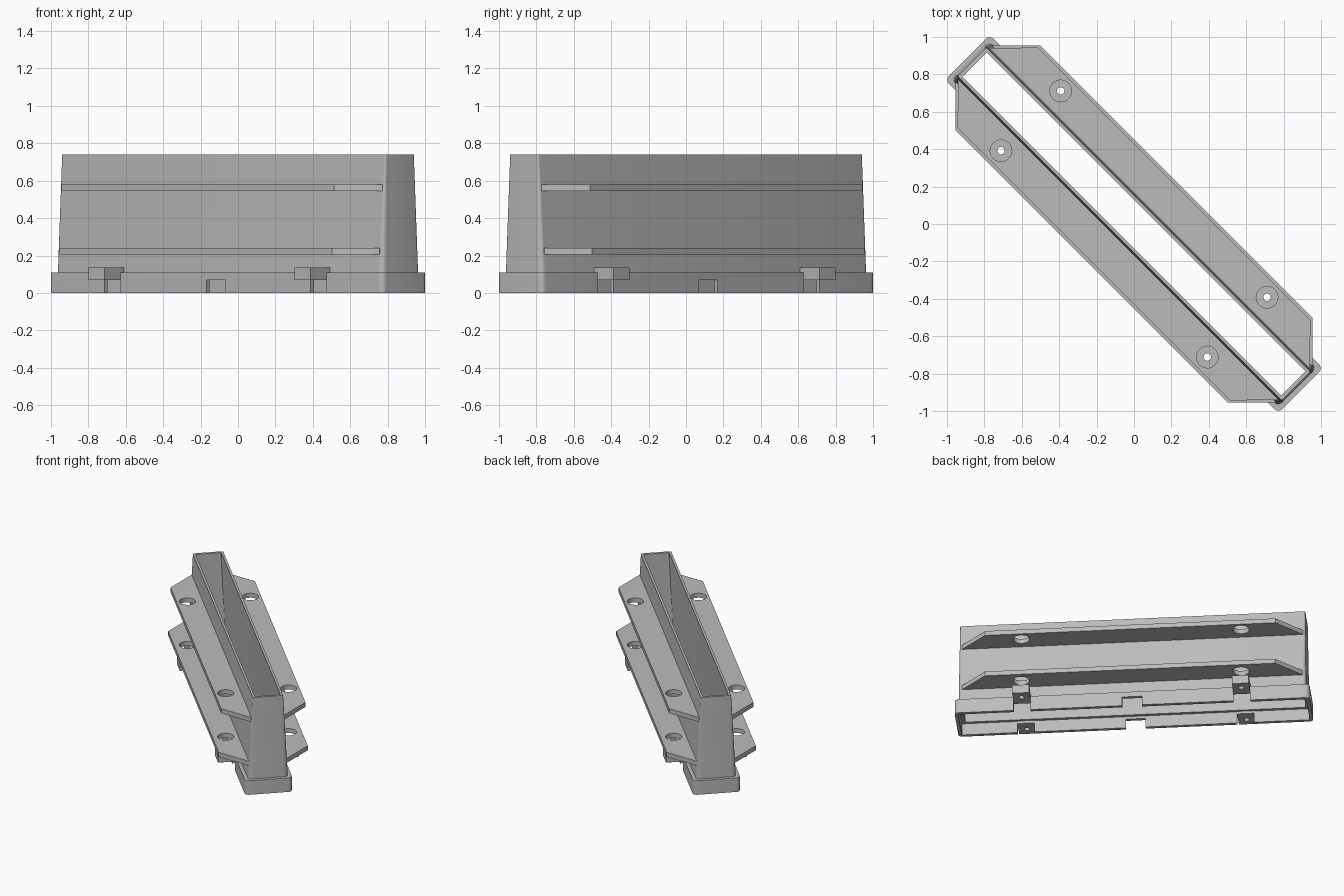
import bpy, bmesh
from math import pi, cos, sin
from mathutils import Matrix

if "Cube" in bpy.data.objects:
    bpy.data.objects.remove(bpy.data.objects["Cube"], do_unlink=True)

TURN = Matrix.Rotation(-pi / 4, 4, "Z")  # parts are built along x, then turned diagonally
BOLT_X, BOLT_Y = 0.78, 0.226

grey = bpy.data.materials.new("light grey plastic")
grey.use_nodes = True
grey.diffuse_color = (0.5, 0.5, 0.5, 1)
grey.node_tree.nodes["Principled BSDF"].inputs["Base Color"].default_value = (0.5, 0.5, 0.5, 1)


def finish(bm, name):
    bmesh.ops.recalc_face_normals(bm, faces=bm.faces)
    bm.transform(TURN)
    mesh = bpy.data.meshes.new(name)
    bm.to_mesh(mesh)
    bm.free()
    mesh.materials.append(grey)
    obj = bpy.data.objects.new(name, mesh)
    bpy.context.collection.objects.link(obj)
    return obj


def add_box(bm, x0, x1, y0, y1, z0, z1):
    size = Matrix.Diagonal((x1 - x0, y1 - y0, z1 - z0, 1))
    place = Matrix.Translation(((x0 + x1) / 2, (y0 + y1) / 2, (z0 + z1) / 2))
    bmesh.ops.create_cube(bm, size=1, matrix=place @ size)


def bolt_cutter(side, radius):
    bm = bmesh.new()
    for x in (-BOLT_X, BOLT_X):
        bmesh.ops.create_cone(bm, cap_ends=True, segments=32, radius1=radius, radius2=radius,
                              depth=2, matrix=Matrix.Translation((x, side * BOLT_Y, 0)))
    return finish(bm, "bolt_cutter")


def cut(obj, cutter):
    cutter.hide_render = True
    mod = obj.modifiers.new("cut", "BOOLEAN")
    mod.operation = "DIFFERENCE"
    mod.solver = "EXACT"
    mod.object = cutter
    bpy.context.view_layer.objects.active = obj
    bpy.ops.object.modifier_apply(modifier=mod.name)
    bpy.data.objects.remove(cutter, do_unlink=True)


def rounded_ring(bm, hx, hy, r, z, steps=6):
    ring = []
    for corner, (sx, sy) in enumerate(((1, 1), (-1, 1), (-1, -1), (1, -1))):
        for i in range(steps + 1):
            a = (corner + i / steps) * pi / 2
            ring.append(bm.verts.new((sx * (hx - r) + r * cos(a), sy * (hy - r) + r * sin(a), z)))
    return ring


# Hollow tapered tube and its wider skirt: half length, half width, corner radius, height
sections = (
    (1.26, 0.17, 0.03, 0), (1.26, 0.17, 0.03, 0.11),
    (1.235, 0.144, 0.03, 0.11), (1.225, 0.109, 0.008, 0.74),
    (1.206, 0.092, 0.004, 0.74), (1.21, 0.122, 0.01, 0.09),
    (1.235, 0.145, 0.01, 0.09), (1.235, 0.145, 0.01, 0),
)
bm = bmesh.new()
rings = [rounded_ring(bm, *s) for s in sections]
for a, b in zip(rings, rings[1:] + rings[:1]):
    for i in range(len(a)):
        j = (i + 1) % len(a)
        bm.faces.new((a[i], a[j], b[j], b[i]))
body = finish(bm, "tube_and_skirt")

# Notches through the lower skirt walls
bm = bmesh.new()
for x, half in ((-BOLT_X, 0.06), (0, 0.07), (BOLT_X, 0.06)):
    for y0, y1 in ((-0.2, -0.13), (0.13, 0.2)):
        add_box(bm, x - half, x + half, y0, y1, -0.05, 0.07)
cut(body, finish(bm, "notch_cutter"))


# Side flanges with clipped ends and bolt clearance holes
def flange(name, side, outer, inner, end, z0, z1):
    bm = bmesh.new()
    outline = ((-end, inner), (-1.03, outer), (1.03, outer), (end, inner),
               (end, inner - 0.01), (-end, inner - 0.01))
    face = bm.faces.new([bm.verts.new((x, side * y, z0)) for x, y in outline])
    top = bmesh.ops.extrude_face_region(bm, geom=[face])["geom"]
    bmesh.ops.translate(bm, vec=(0, 0, z1 - z0),
                        verts=[g for g in top if isinstance(g, bmesh.types.BMVert)])
    obj = finish(bm, name)
    cut(obj, bolt_cutter(side, 0.058))
    return obj


parts = [body]
for side, label in ((-1, "front"), (1, "back")):
    parts.append(flange(label + "_upper_flange", side, 0.303, 0.12, 1.212, 0.545, 0.58))
    parts.append(flange(label + "_lower_flange", side, 0.32, 0.139, 1.21, 0.205, 0.24))

    # Bolt lugs standing out from the skirt
    bm = bmesh.new()
    for x in (-BOLT_X, BOLT_X):
        y = sorted((side * 0.139, side * 0.291))
        add_box(bm, x - 0.06, x + 0.06, y[0], y[1], 0.07, 0.135)
    lugs = finish(bm, label + "_bolt_lugs")
    cut(lugs, bolt_cutter(side, 0.02))
    parts.append(lugs)

# Smooth rounded corners and holes, keep edges crisp
bpy.ops.object.select_all(action="DESELECT")
for obj in parts:
    obj.select_set(True)
bpy.context.view_layer.objects.active = body
bpy.ops.object.shade_smooth_by_angle(angle=pi / 6)
